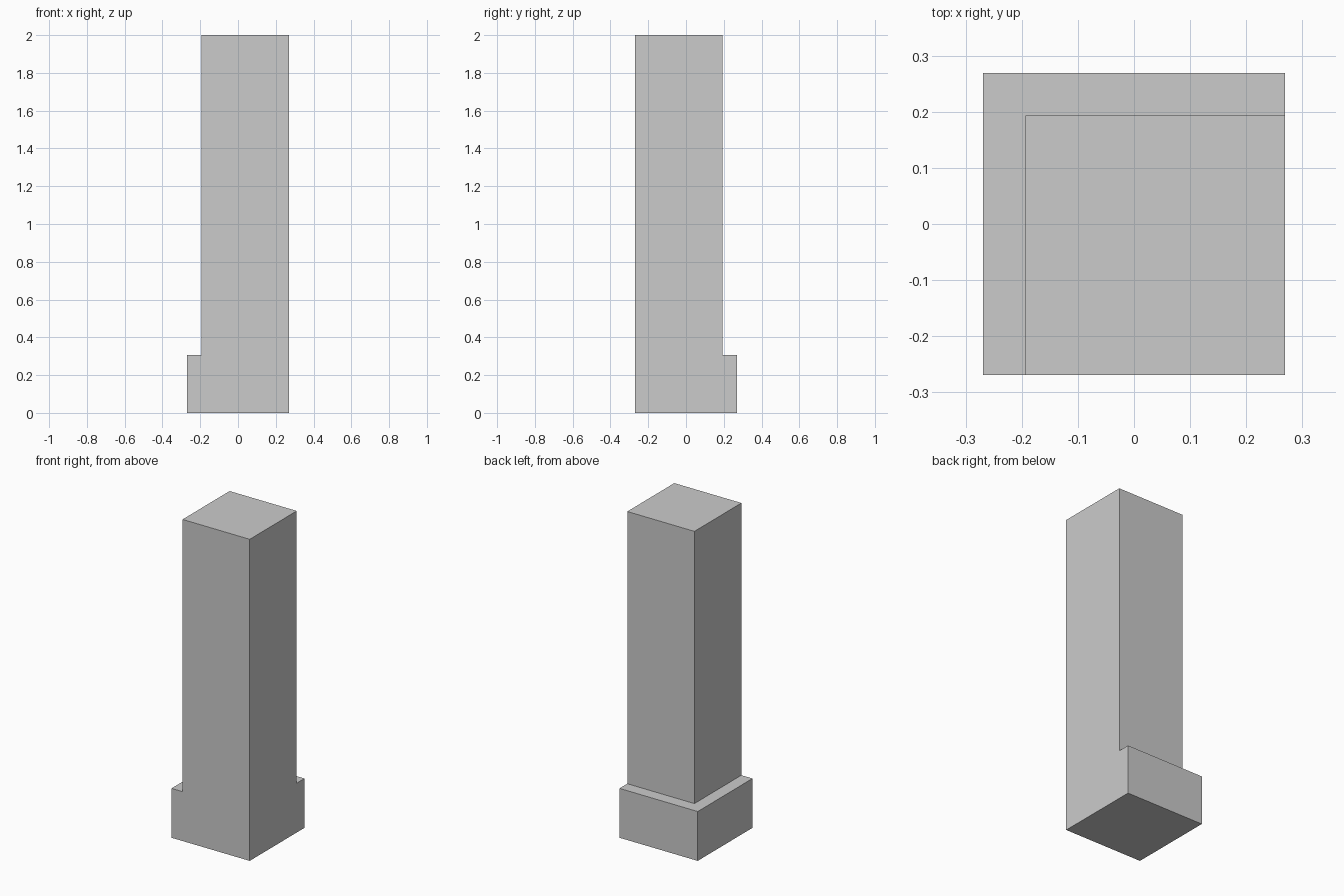
import bpy, bmesh

if "Cube" in bpy.data.objects:
    bpy.data.objects.remove(bpy.data.objects["Cube"])

A = 0.269      # half width of the plinth
B = 0.193      # inset sides of the shaft (left and back)
LEDGE = 0.307  # plinth height
TOP = 2.0

bm = bmesh.new()


def ring(points, z):
    return [bm.verts.new((x, y, z)) for x, y in points]


# Levels: plinth footprint, L-shaped ledge, shaft top
base = ring([(-A, -A), (A, -A), (A, A), (-A, A)], 0)
ledge = ring([(-A, -A), (-B, -A), (-B, B), (A, B), (A, A), (-A, A)], LEDGE)
top = ring([(-B, -A), (A, -A), (A, B), (-B, B)], TOP)

faces = [
    base[::-1], ledge, top,
    # plinth back and left
    [base[2], base[3], ledge[5], ledge[4]],
    [base[3], base[0], ledge[0], ledge[5]],
    # shaft back and left
    [ledge[3], ledge[2], top[3], top[2]],
    [ledge[2], ledge[1], top[0], top[3]],
    # front and right run flush from plinth to shaft
    [base[0], base[1], top[1], top[0], ledge[1], ledge[0]],
    [base[1], base[2], ledge[4], ledge[3], top[2], top[1]],
]
for f in faces:
    bm.faces.new(f)
bmesh.ops.recalc_face_normals(bm, faces=bm.faces)

mesh = bpy.data.meshes.new("corner_pillar")
bm.to_mesh(mesh)
bm.free()
bpy.context.collection.objects.link(bpy.data.objects.new("corner_pillar", mesh))
